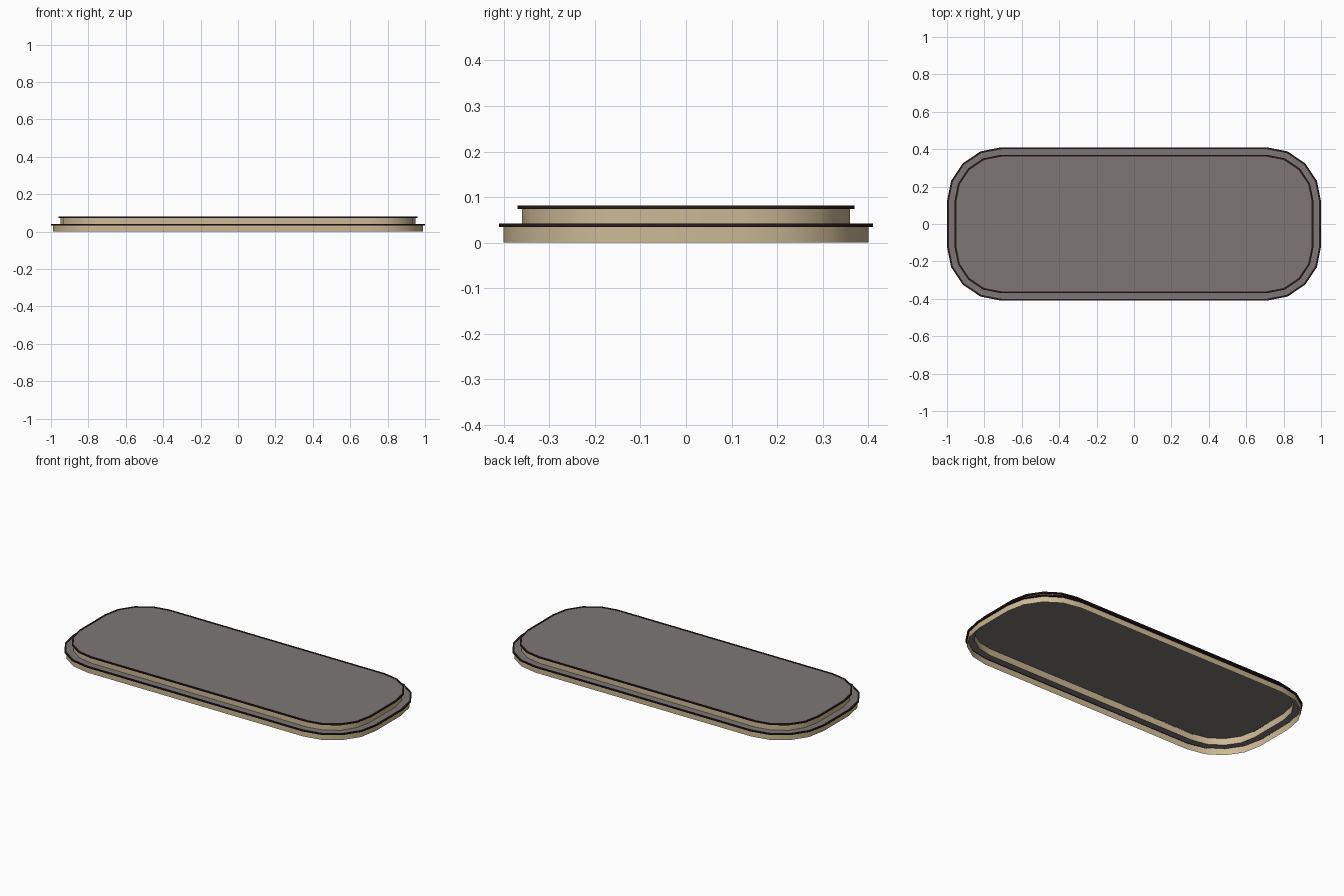
import bpy, bmesh, math

if "Cube" in bpy.data.objects:
    bpy.data.objects.remove(bpy.data.objects["Cube"])

CX, CY, SEG = 0.71, 0.12, 4   # corner arc centres and segments per corner


def material(name, rgb):
    m = bpy.data.materials.new(name)
    m.diffuse_color = (*rgb, 1)
    m.use_nodes = True
    m.node_tree.nodes["Principled BSDF"].inputs["Base Color"].default_value = m.diffuse_color
    return m


SAND = material("sand wall", (0.61, 0.49, 0.305))
GREY = material("grey deck", (0.205, 0.187, 0.181))
DARK = material("dark trim", (0.022, 0.011, 0.012))


def loop(bm, r, z):
    """Rounded rectangle of vertices with corner radius r at height z."""
    verts = []
    for k, (sx, sy) in enumerate([(1, 1), (-1, 1), (-1, -1), (1, -1)]):
        for i in range(SEG + 1):
            a = math.pi / 2 * (k + i / SEG)
            verts.append(bm.verts.new((sx * CX + r * math.cos(a), sy * CY + r * math.sin(a), z)))
    return verts


def part(name, mat, profile, closed=False, cap=False):
    """Sweep a (radius, height) profile round the rounded rectangle."""
    bm = bmesh.new()
    loops = [loop(bm, r, z) for r, z in profile]
    pairs = list(zip(loops, loops[1:]))
    if closed:
        pairs.append((loops[-1], loops[0]))
    n = len(loops[0])
    for a, b in pairs:
        for i in range(n):
            j = (i + 1) % n
            bm.faces.new((a[i], a[j], b[j], b[i]))
    if cap:
        bm.faces.new(loops[-1])
    me = bpy.data.meshes.new(name)
    bm.to_mesh(me)
    bm.free()
    me.materials.append(mat)
    ob = bpy.data.objects.new(name, me)
    bpy.context.collection.objects.link(ob)
    bpy.ops.object.select_all(action='DESELECT')
    ob.select_set(True)
    bpy.context.view_layer.objects.active = ob
    bpy.ops.object.shade_smooth_by_angle(angle=math.radians(30))


# two hollow tiers: wall plus a projecting trim strip at the top edge
for tier, r, z in (("lower", 0.28, 0.0), ("upper", 0.24, 0.04)):
    top = z + 0.04
    part(tier + "_wall", SAND, [(r, z), (r, top)])
    part(tier + "_trim", DARK,
         [(r, top - 0.006), (r + 0.01, top - 0.006), (r + 0.01, top + 0.002), (r, top + 0.002)],
         closed=True)

# lower step is an open ring, upper deck is a full plate
part("lower_ledge", GREY, [(0.28, 0.04), (0.24, 0.04)])
part("upper_deck", GREY, [(0.24, 0.08)], cap=True)
